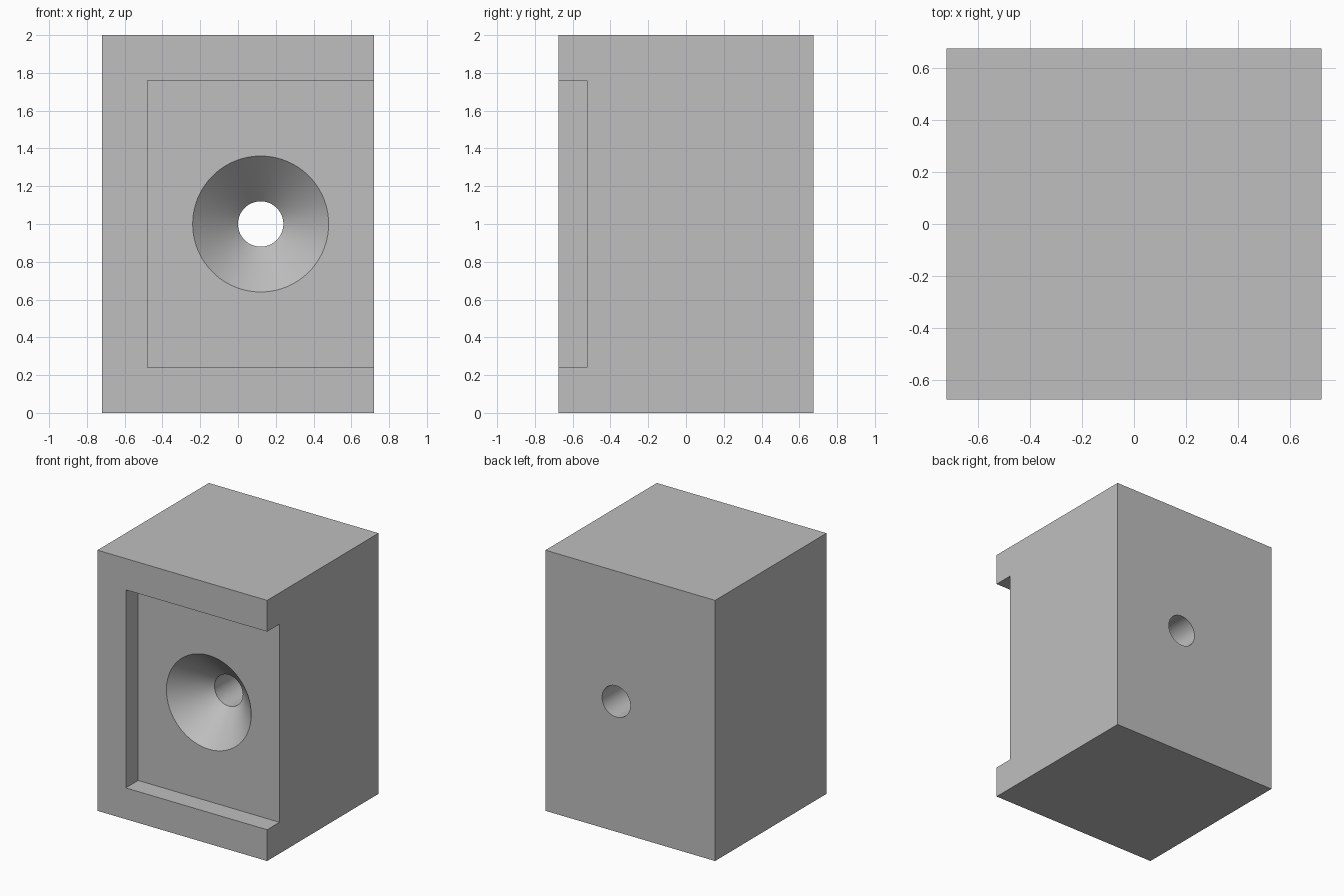
import bpy
import bmesh
from math import radians
from mathutils import Matrix

default = bpy.data.objects.get("Cube")
if default:
    bpy.data.objects.remove(default, do_unlink=True)

W, D, H = 1.44, 1.35, 2.0
FRONT = -D / 2
FLOOR = FRONT + 0.15          # depth of the recessed face
HOLE_X, HOLE_Z = 0.12, 1.0
SEGMENTS = 96


def new_object(name, bm):
    bmesh.ops.recalc_face_normals(bm, faces=bm.faces)
    mesh = bpy.data.meshes.new(name)
    bm.to_mesh(mesh)
    bm.free()
    obj = bpy.data.objects.new(name, mesh)
    bpy.context.collection.objects.link(obj)
    return obj


def box(name, low, high):
    bm = bmesh.new()
    size = [b - a for a, b in zip(low, high)]
    centre = [(a + b) / 2 for a, b in zip(low, high)]
    bmesh.ops.create_cube(bm, size=1, matrix=Matrix.Translation(centre) @ Matrix.Diagonal((*size, 1)))
    return new_object(name, bm)


def revolved(name, profile):
    """Closed solid turned about the y direction through the hole centre."""
    bm = bmesh.new()
    axis = (HOLE_X, 0, HOLE_Z)
    points = [bm.verts.new((HOLE_X + r, y, HOLE_Z)) for r, y in profile]
    edges = [bm.edges.new(pair) for pair in zip(points, points[1:])]
    bmesh.ops.spin(bm, geom=points + edges, cent=axis, axis=(0, 1, 0),
                   angle=radians(360), steps=SEGMENTS)
    bmesh.ops.remove_doubles(bm, verts=bm.verts, dist=1e-5)
    return new_object(name, bm)


def cut(target, cutter):
    cutter.hide_render = True
    mod = target.modifiers.new(cutter.name, 'BOOLEAN')
    mod.operation = 'DIFFERENCE'
    mod.solver = 'EXACT'
    mod.object = cutter
    bpy.context.view_layer.objects.active = target
    bpy.ops.object.modifier_apply(modifier=mod.name)
    bpy.data.objects.remove(cutter, do_unlink=True)


# Main block
block = box("block", (-W / 2, FRONT, 0), (W / 2, D / 2, H))

# Front recess, open on the left side
cut(block, box("recess_cutter", (-0.48, FRONT - 0.1, 0.24), (W / 2 + 0.1, FLOOR, 1.76)))

# Countersunk through hole; the cone continues slightly past the recess floor
cut(block, revolved("hole_cutter", [
    (0, FLOOR - 0.05), (0.41, FLOOR - 0.05),
    (0.12, FLOOR + 0.24), (0.12, D / 2 + 0.1), (0, D / 2 + 0.1)]))

# Plain grey finish
grey = bpy.data.materials.new("plain_grey")
grey.use_nodes = True
colour = (0.52, 0.52, 0.52, 1)
grey.diffuse_color = colour
grey.node_tree.nodes["Principled BSDF"].inputs["Base Color"].default_value = colour
block.data.materials.clear()
block.data.materials.append(grey)

# Smooth round walls, crisp edges
bpy.ops.object.select_all(action='DESELECT')
block.select_set(True)
bpy.context.view_layer.objects.active = block
bpy.ops.object.shade_smooth_by_angle(angle=radians(30))
